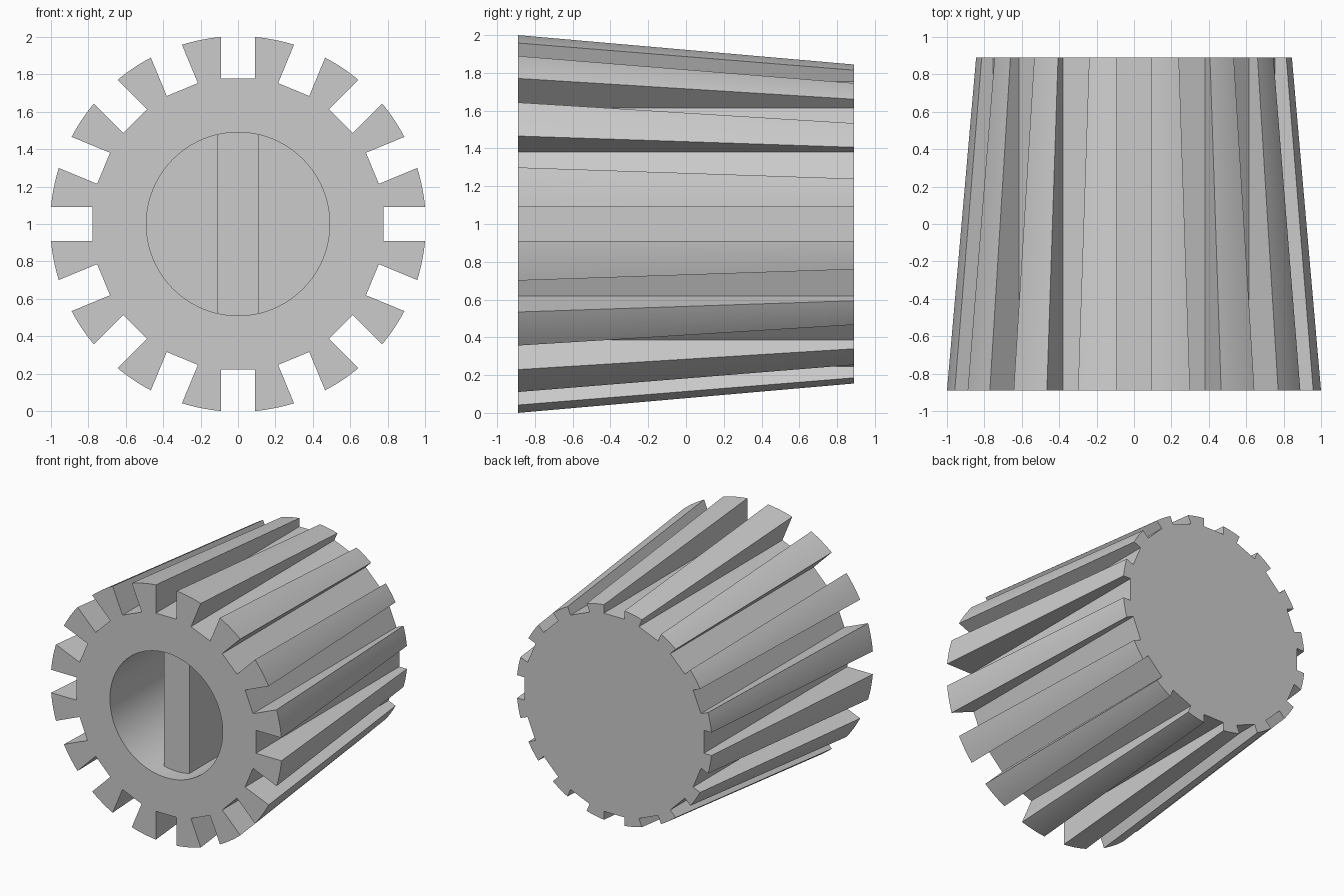
import bpy, bmesh, math
from mathutils import Matrix, Vector

default = bpy.data.objects.get("Cube")
if default:
    bpy.data.objects.remove(default, do_unlink=True)

SLOTS = 16
HALF_DEPTH = 0.89
FRONT_R, BACK_R = 1.004, 0.849
FLOOR_R, SLOT_HALF = 0.778, 0.09
BORE_R, BORE_DEPTH = 0.49, 1.5
KEY_RECESS, KEY_WIDTH = 0.13, 0.22
CENTRE = Vector((0, 0, 1))
STEPS = 8

grey = bpy.data.materials.new("light_grey")
grey.use_nodes = True
grey.diffuse_color = (0.6, 0.6, 0.6, 1)
grey.node_tree.nodes["Principled BSDF"].inputs["Base Color"].default_value = grey.diffuse_color


def make_object(name, bm):
    bmesh.ops.recalc_face_normals(bm, faces=bm.faces)
    mesh = bpy.data.meshes.new(name)
    bm.to_mesh(mesh)
    bm.free()
    mesh.materials.append(grey)
    obj = bpy.data.objects.new(name, mesh)
    bpy.context.collection.objects.link(obj)
    return obj


def activate(obj):
    bpy.ops.object.select_all(action='DESELECT')
    obj.select_set(True)
    bpy.context.view_layer.objects.active = obj


def toothed_ring(radius, y):
    """Outline with flat-bottomed parallel slots and rounded tooth tips."""
    pitch = 2 * math.pi / SLOTS
    floor_angle = math.atan2(SLOT_HALF, FLOOR_R)
    floor_corner = math.hypot(SLOT_HALF, FLOOR_R)
    tip = math.asin(SLOT_HALF / radius)
    points = []
    for i in range(SLOTS):
        base = i * pitch
        polar = [(floor_corner, base - floor_angle), (floor_corner, base + floor_angle)]
        for s in range(STEPS + 1):
            polar.append((radius, base + tip + (pitch - 2 * tip) * s / STEPS))
        points += [CENTRE + Vector((r * math.cos(a), y, r * math.sin(a))) for r, a in polar]
    return points


# Tapered body with straight slots
bm = bmesh.new()
front = [bm.verts.new(p) for p in toothed_ring(FRONT_R, -HALF_DEPTH)]
back = [bm.verts.new(p) for p in toothed_ring(BACK_R, HALF_DEPTH)]
count = len(front)
for i in range(count):
    j = (i + 1) % count
    bm.faces.new((front[i], front[j], back[j], back[i]))
bm.faces.new(front)
bm.faces.new(back)
body = make_object("knob_body", bm)

# Blind bore cut into the front
bm = bmesh.new()
place = (Matrix.Translation(CENTRE + Vector((0, -HALF_DEPTH, 0)))
         @ Matrix.Rotation(math.pi / 2, 4, 'X'))
bmesh.ops.create_cone(bm, cap_ends=True, segments=96, radius1=BORE_R, radius2=BORE_R,
                      depth=2 * BORE_DEPTH, matrix=place)
cutter = make_object("bore_cutter", bm)
cutter.hide_render = True
cut = body.modifiers.new("bore", 'BOOLEAN')
cut.operation = 'DIFFERENCE'
cut.solver = 'EXACT'
cut.object = cutter
activate(body)
bpy.ops.object.modifier_apply(modifier=cut.name)
bpy.data.objects.remove(cutter, do_unlink=True)
bpy.ops.object.shade_smooth_by_angle(angle=math.radians(20))

# Upright key across the bore, its ends sunk into the wall
key_length = BORE_DEPTH - KEY_RECESS + 0.02
key_y = -HALF_DEPTH + KEY_RECESS + key_length / 2
bm = bmesh.new()
bmesh.ops.create_cube(bm, size=1, matrix=Matrix.Translation(CENTRE + Vector((0, key_y, 0)))
                      @ Matrix.Diagonal((KEY_WIDTH, key_length, 2 * BORE_R + 0.02, 1)))
make_object("shaft_key", bm)
